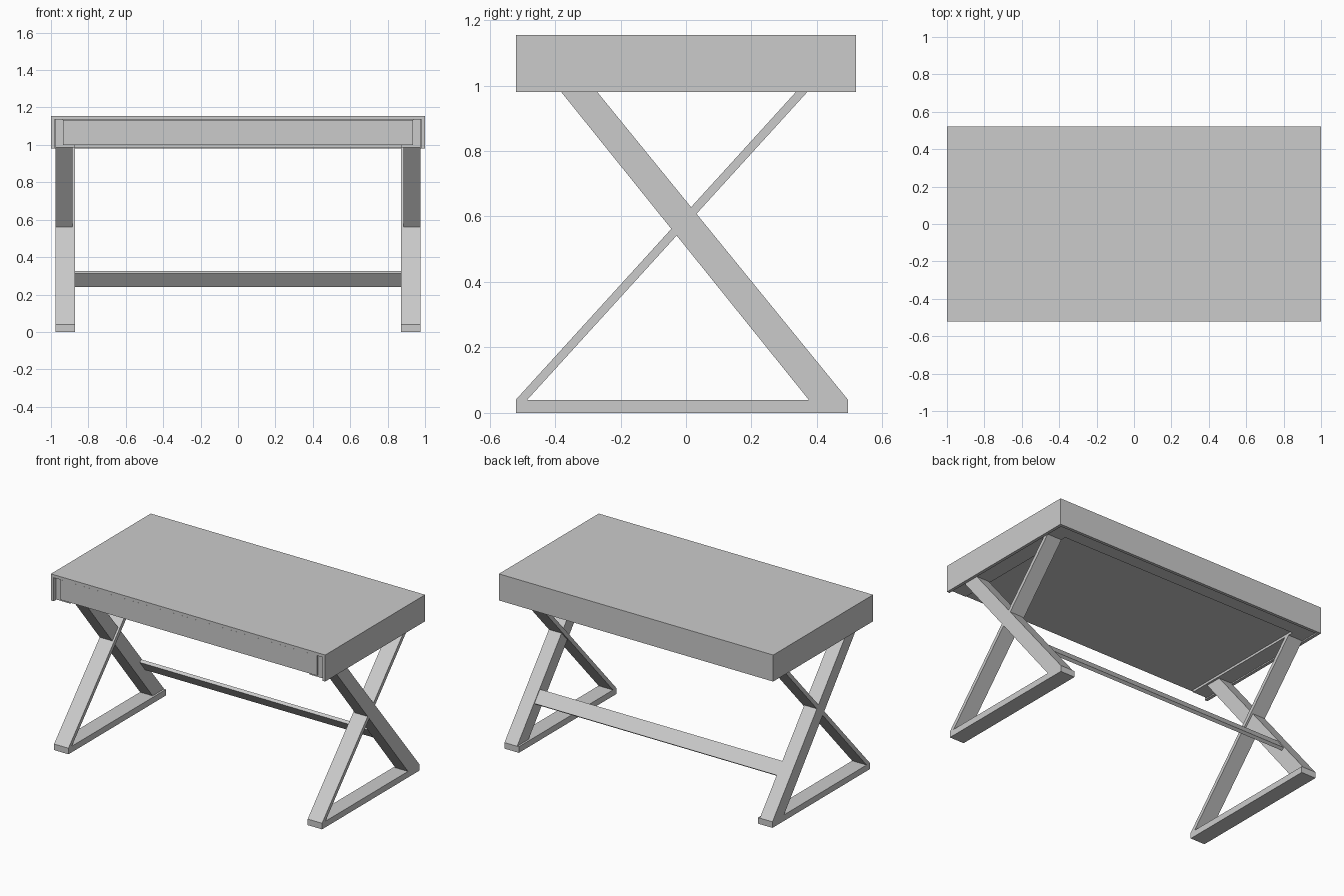
import bpy
import bmesh

if "Cube" in bpy.data.objects:
    bpy.data.objects.remove(bpy.data.objects["Cube"], do_unlink=True)

grey = bpy.data.materials.new("light_grey")
grey.use_nodes = True
COLOUR = (0.6, 0.6, 0.6, 1)
grey.diffuse_color = COLOUR
grey.node_tree.nodes["Principled BSDF"].inputs["Base Color"].default_value = COLOUR


def prism(name, profile, x0, x1):
    """Extrude a (y, z) profile from x0 to x1."""
    bm = bmesh.new()
    face = bm.faces.new([bm.verts.new((x0, y, z)) for y, z in profile])
    ext = bmesh.ops.extrude_face_region(bm, geom=[face])
    verts = [v for v in ext["geom"] if isinstance(v, bmesh.types.BMVert)]
    bmesh.ops.translate(bm, vec=(x1 - x0, 0, 0), verts=verts)
    bmesh.ops.recalc_face_normals(bm, faces=bm.faces)
    mesh = bpy.data.meshes.new(name)
    bm.to_mesh(mesh)
    bm.free()
    mesh.materials.append(grey)
    obj = bpy.data.objects.new(name, mesh)
    bpy.context.collection.objects.link(obj)
    return obj


def box(name, x, y, z):
    return prism(name, [(y[0], z[0]), (y[1], z[0]), (y[1], z[1]), (y[0], z[1])], *x)


def lean(name, bottom, top, z, x):
    """Slanted board given by its y range at the bottom and at the top."""
    return prism(name, [(bottom[0], z[0]), (bottom[1], z[0]),
                        (top[1], z[1]), (top[0], z[1])], *x)


HALF, DEPTH, TOP, UNDER = 1.0, 0.52, 1.155, 0.98
LID = TOP - 0.02          # underside of the top board
FLOOR = 0.04              # upper face of the foot rails
SEAT = 1.0                # underside of the drawer
OUT, INN = 0.977, 0.872   # leg width along x

# Table top with its back apron
box("top_board", (-HALF, HALF), (-DEPTH, DEPTH), (LID, TOP))
box("back_apron", (-HALF + 0.02, HALF - 0.02), (DEPTH - 0.02, DEPTH), (UNDER, LID))

# Drawer
box("drawer_front", (-0.935, 0.935), (-DEPTH + 0.005, -DEPTH + 0.025), (SEAT, LID - 0.003))
box("drawer_body", (-0.925, 0.925), (-DEPTH + 0.025, 0.41), (SEAT, LID - 0.01))
box("back_rail", (-INN, INN), (0.41, 0.495), (UNDER + 0.005, SEAT))

# Side panels, rails and crossed legs
for side, s in (("left", 1), ("right", -1)):
    def span(a, b):
        return tuple(sorted((a * s, b * s)))
    box(side + "_apron", span(HALF - 0.02, HALF), (-DEPTH, DEPTH), (UNDER, LID))
    box(side + "_rail", span(0.935, OUT), (-0.5, 0.495), (SEAT, LID))
    box(side + "_rail_flange", span(INN, OUT), (-0.5, 0.495), (UNDER + 0.005, SEAT))
    box(side + "_foot", span(INN, OUT), (-DEPTH, 0.495), (0, FLOOR))
    lean(side + "_slim_leg", (-DEPTH, -0.485), (0.34, 0.375),
         (FLOOR, UNDER + 0.005), span(INN, OUT))
    lean(side + "_wide_leg", (0.375, 0.495), (-0.385, -0.275),
         (FLOOR, UNDER + 0.005), span(INN + 0.013, OUT))

# Stretcher, tilted flush with the back of the wide legs
prism("stretcher", [(0.315, 0.253), (0.298, 0.24), (0.24, 0.312), (0.257, 0.325)],
      -INN - 0.02, INN + 0.02)
